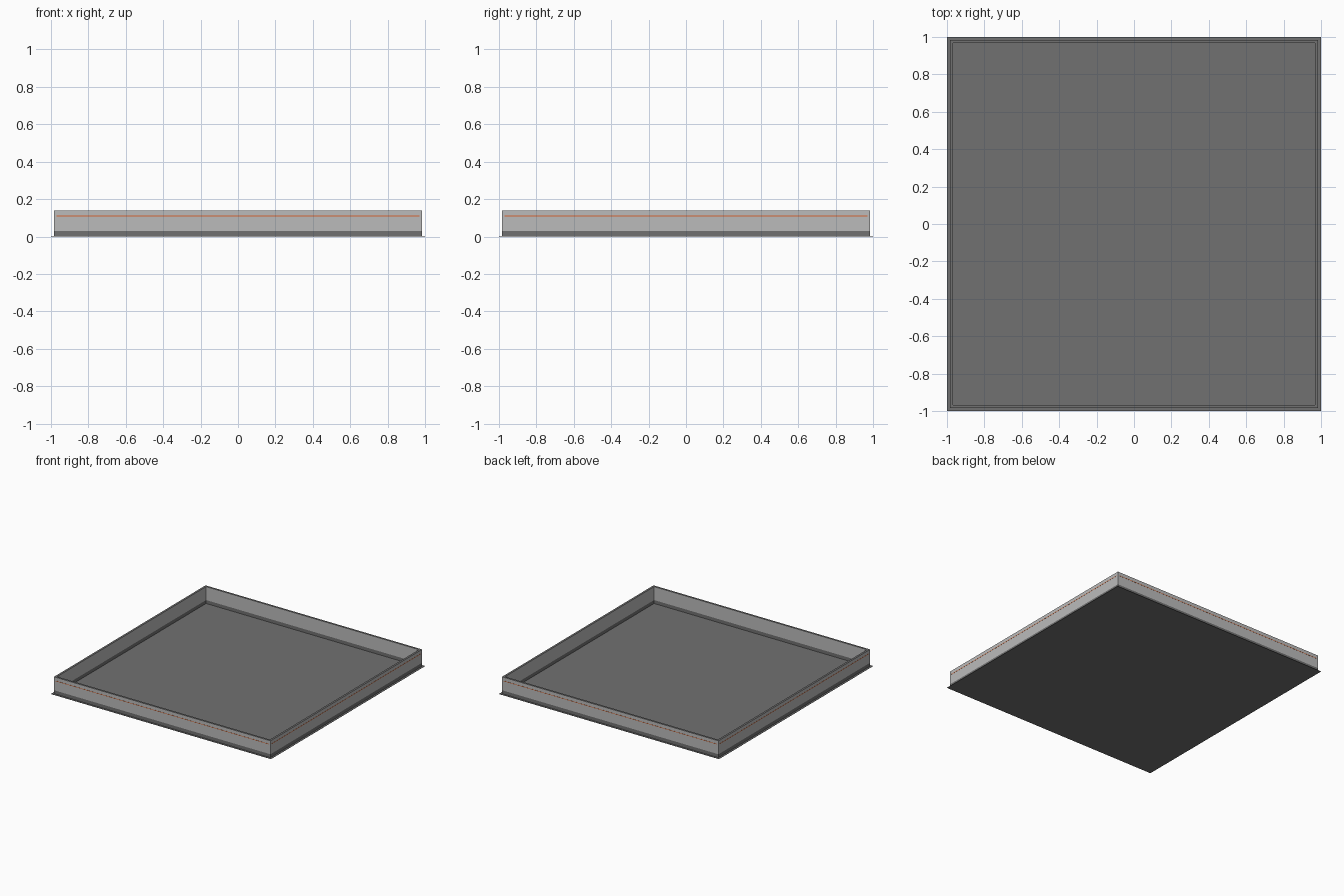
import bpy, bmesh, math
from mathutils import Matrix

if "Cube" in bpy.data.objects:
    bpy.data.objects.remove(bpy.data.objects["Cube"])


def material(name, rgb):
    m = bpy.data.materials.new(name)
    m.diffuse_color = (*rgb, 1)
    m.use_nodes = True
    m.node_tree.nodes["Principled BSDF"].inputs["Base Color"].default_value = m.diffuse_color
    return m


LIGHT = material("light grey", (0.50, 0.50, 0.50))
DARK = material("dark grey", (0.165, 0.165, 0.165))
ORANGE = material("orange", (0.70, 0.13, 0.03))


def finish(name, bm, *mats):
    bmesh.ops.recalc_face_normals(bm, faces=bm.faces)
    me = bpy.data.meshes.new(name)
    bm.to_mesh(me)
    bm.free()
    for m in mats:
        me.materials.append(m)
    ob = bpy.data.objects.new(name, me)
    bpy.context.collection.objects.link(ob)
    return ob


def box(bm, size, centre, rot=0.0):
    mat = (Matrix.Rotation(rot, 4, 'Z') @ Matrix.Translation(centre)
           @ Matrix.Diagonal((*size, 1)))
    bmesh.ops.create_cube(bm, size=1, matrix=mat)


OUT, INN = 0.984, 0.967      # wall outer and inner half widths
PLATE, BAND, TOP = 0.002, 0.03, 0.14

# thin base plate, slightly wider than the walls
bm = bmesh.new()
box(bm, (2, 2, PLATE), (0, 0, PLATE / 2))
finish("base_plate", bm, DARK)


def square_ring(name, z0, z1, *mats):
    """Square frame with mitred corners between z0 and z1."""
    bm = bmesh.new()
    profile = [(OUT, z0), (OUT, z1), (INN, z1), (INN, z0)]
    loops = [[bm.verts.new((sx * r, sy * r, z)) for r, z in profile]
             for sx, sy in ((-1, -1), (1, -1), (1, 1), (-1, 1))]
    for i in range(4):
        a, b = loops[i], loops[(i + 1) % 4]
        for j in range(4):
            k = (j + 1) % 4
            bm.faces.new((a[j], b[j], b[k], a[k]))
    return finish(name, bm, *mats)


# dark skirting, then the light wall with a dark upper rim
square_ring("wall_skirting", PLATE, BAND, DARK)
wall = square_ring("wall", BAND, TOP, LIGHT, DARK)
for f in wall.data.polygons:
    f.material_index = 1 if f.normal.z > 0.5 else 0

# hairline orange trim on each outer side
bm = bmesh.new()
for i in range(4):
    box(bm, (1.94, 0.002, 0.004), (0, -OUT, 0.11), i * math.pi / 2)
finish("trim_line", bm, ORANGE)
